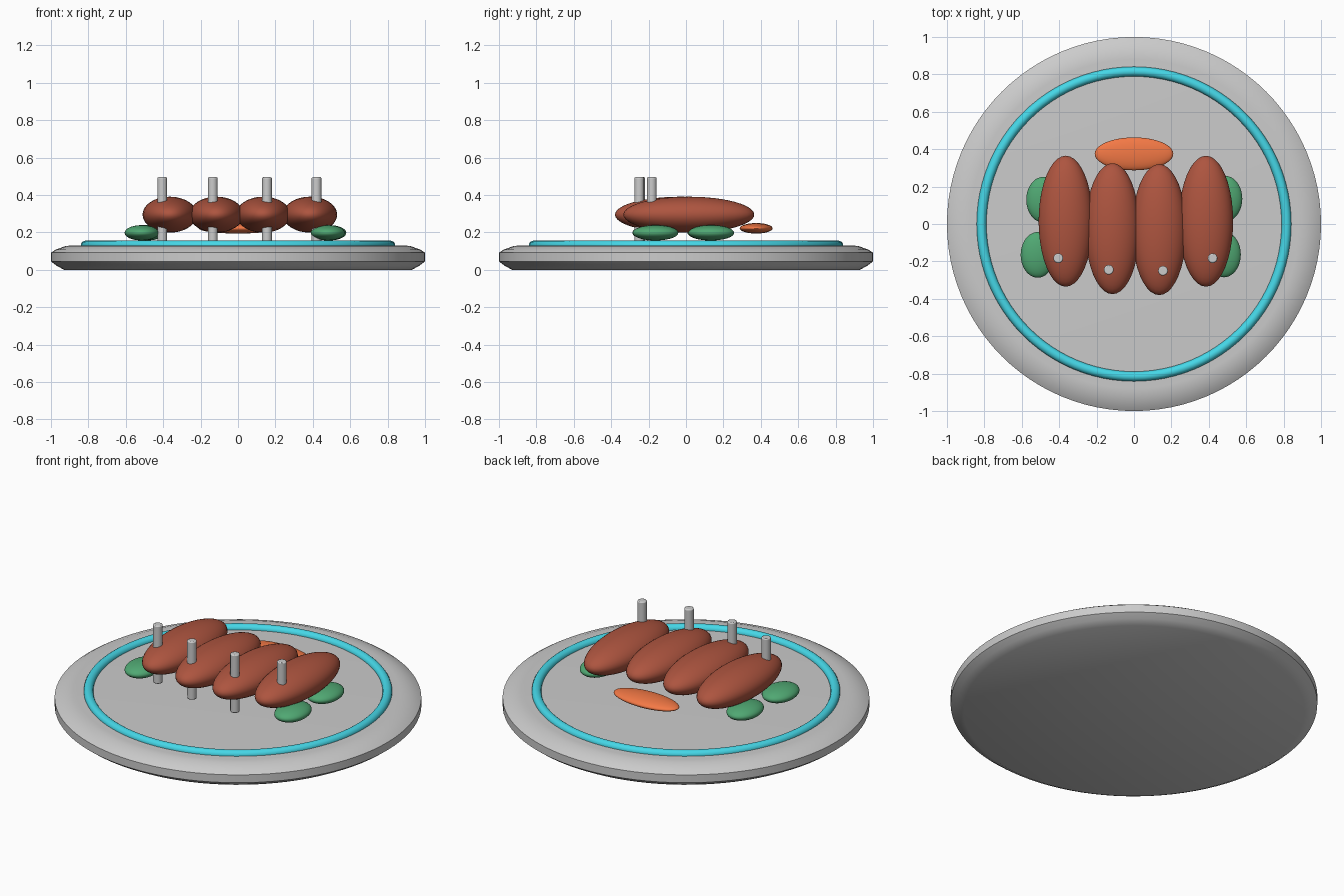
import bpy
import bmesh
import math
from mathutils import Matrix

cube = bpy.data.objects.get("Cube")
if cube:
    bpy.data.objects.remove(cube, do_unlink=True)


def material(name, color):
    mat = bpy.data.materials.new(name)
    mat.use_nodes = True
    rgba = (*color, 1)
    mat.diffuse_color = rgba
    mat.node_tree.nodes["Principled BSDF"].inputs["Base Color"].default_value = rgba
    return mat


brown = material("glazed_brown", (0.42, 0.09, 0.05))
green = material("leaf_green", (0.08, 0.39, 0.17))
orange = material("carrot_orange", (0.9, 0.19, 0.06))
cyan = material("glaze_cyan", (0.06, 0.68, 0.8))


def finish(name, mat=None, angle=50):
    obj = bpy.context.object
    obj.name = name
    if mat:
        obj.data.materials.append(mat)
    bpy.ops.object.shade_smooth_by_angle(angle=math.radians(angle))
    return obj


def ellipsoid(name, center, radii, mat):
    bpy.ops.mesh.primitive_uv_sphere_add(segments=40, ring_count=24, location=center)
    bpy.context.object.data.transform(Matrix.Diagonal((*radii, 1)))
    return finish(name, mat)


def lathe(name, profile, steps=96):
    mesh = bpy.data.meshes.new(name)
    bm = bmesh.new()
    verts = [bm.verts.new((r, 0, z)) for r, z in profile]
    edges = [bm.edges.new(pair) for pair in zip(verts, verts[1:])]
    bmesh.ops.spin(bm, geom=verts + edges, axis=(0, 0, 1), cent=(0, 0, 0),
                   angle=math.tau, steps=steps)
    bmesh.ops.remove_doubles(bm, verts=bm.verts, dist=0.0001)
    bmesh.ops.recalc_face_normals(bm, faces=bm.faces)
    bm.to_mesh(mesh)
    bm.free()
    obj = bpy.data.objects.new(name, mesh)
    bpy.context.collection.objects.link(obj)
    bpy.ops.object.select_all(action="DESELECT")
    obj.select_set(True)
    bpy.context.view_layer.objects.active = obj
    return finish(name)


# Round plate with a softened rim
lathe("plate", [(0, 0), (0.93, 0), (0.97, 0.022), (1, 0.045), (1, 0.092),
                (0.975, 0.108), (0.92, 0.128), (0.88, 0.13), (0, 0.13)])

# Coloured ring on the plate
bpy.ops.mesh.primitive_torus_add(major_radius=0.815, minor_radius=0.026,
                                 major_segments=96, minor_segments=16,
                                 location=(0, 0, 0.13))
finish("plate_ring", cyan)

# Row of four meat pieces, each with an upright stick
pieces = [(-0.365, 0.015), (-0.115, -0.025), (0.135, -0.03), (0.385, 0.015)]
sticks = [(-0.405, -0.183), (-0.135, -0.245), (0.155, -0.25), (0.42, -0.183)]
for i, ((px, py), (sx, sy)) in enumerate(zip(pieces, sticks), 1):
    ellipsoid(f"meat_piece_{i}", (px, py, 0.295), (0.145, 0.35, 0.096), brown)
    bpy.ops.mesh.primitive_cylinder_add(vertices=24, radius=0.026, depth=0.35,
                                        location=(sx, sy, 0.32))
    bevel = bpy.context.object.modifiers.new("soft_ends", "BEVEL")
    bevel.width = 0.006
    bevel.segments = 2
    finish(f"stick_{i}")

# Leafy garnish on both sides
leaves = [(-0.515, -0.165), (-0.485, 0.13), (0.48, -0.163), (0.488, 0.135)]
for i, (x, y) in enumerate(leaves, 1):
    ellipsoid(f"green_garnish_{i}", (x, y, 0.198), (0.091, 0.122, 0.041), green)

# Carrot slice at the back
ellipsoid("carrot_slice", (0, 0.375, 0.222), (0.21, 0.088, 0.028), orange)
